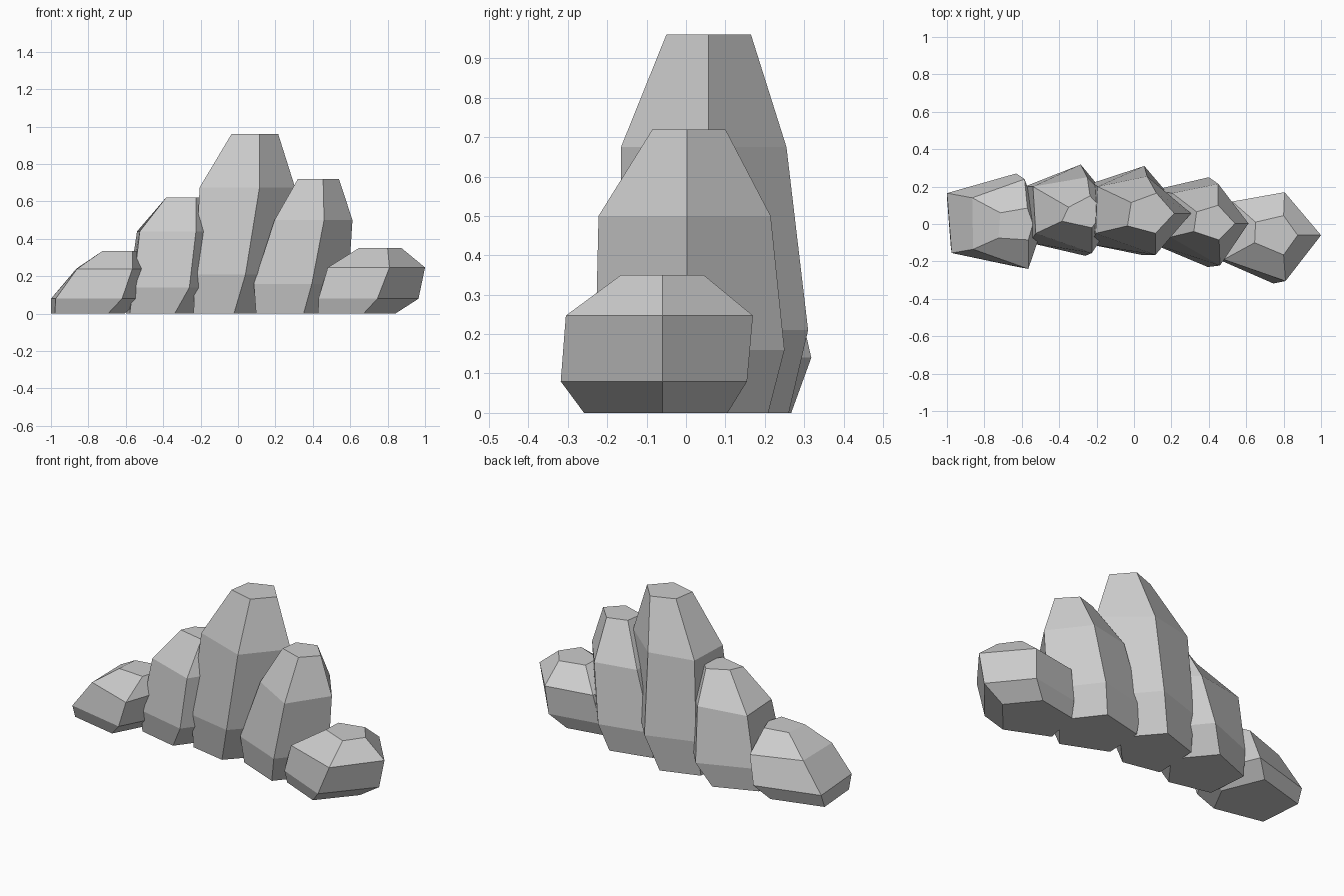
import bpy, bmesh


def inset(ring, scale, dx, dy):
    """Scale a ring about its middle and slide it."""
    cx = sum(p[0] for p in ring) / len(ring)
    cy = sum(p[1] for p in ring) / len(ring)
    return [(cx + (x - cx) * scale + dx, cy + (y - cy) * scale + dy) for x, y in ring]


def rock(name, heights, top, shoulder, lower, base):
    """Five-sided faceted boulder; rings run front-left, front, right, back, back-left."""
    bm = bmesh.new()
    rings = []
    for z, ring in zip((0,) + heights, (inset(lower, *base), lower, shoulder, top)):
        rings.append([bm.verts.new((x, y, z)) for x, y in ring])
    for a, b in zip(rings, rings[1:]):
        for i in range(5):
            j = (i + 1) % 5
            bm.faces.new((a[i], a[j], b[j], b[i]))
    bm.faces.new(rings[0][::-1])
    bm.faces.new(rings[-1])
    bmesh.ops.recalc_face_normals(bm, faces=bm.faces)
    mesh = bpy.data.meshes.new(name)
    bm.to_mesh(mesh)
    bm.free()
    bpy.context.collection.objects.link(bpy.data.objects.new(name, mesh))


# Low boulder at the left end
rock("left_end_rock", (.08, .24, .335),
     [(-.725, -.075), (-.565, -.085), (-.54, 0), (-.57, .085), (-.715, .06)],
     [(-.86, -.135), (-.565, -.24), (-.49, -.02), (-.585, .24), (-.865, .14)],
     [(-.975, -.155), (-.62, -.23), (-.51, -.02), (-.63, .27), (-1, .165)],
     (.8, -.05, 0))

# Medium boulder left of the peak
rock("left_rock", (.14, .44, .62),
     [(-.385, .015), (-.225, -.02), (-.16, .07), (-.235, .15), (-.35, .09)],
     [(-.525, -.05), (-.225, -.155), (-.08, .07), (-.25, .25), (-.54, .2)],
     [(-.56, -.1), (-.26, -.17), (-.08, .07), (-.285, .318), (-.585, .2)],
     (.8, -.06, 0))

# Tall central peak
rock("peak_rock", (.21, .675, .96),
     [(-.035, -.01), (.115, -.05), (.215, .057), (.12, .165), (-.015, .115)],
     [(-.205, -.05), (.115, -.165), (.305, .057), (.07, .255), (-.195, .2)],
     [(-.23, -.11), (.04, -.165), (.26, .07), (.055, .31), (-.22, .22)],
     (.8, -.05, 0))

# Medium boulder right of the peak
rock("right_rock", (.16, .5, .72),
     [(.32, -.04), (.455, -.085), (.54, .003), (.45, .1), (.335, .065)],
     [(.195, -.07), (.46, -.222), (.612, .003), (.45, .215), (.205, .165)],
     [(.085, -.1), (.395, -.23), (.59, .003), (.4, .25), (.1, .18)],
     (.82, -.03, 0))

# Low boulder at the right end
rock("right_end_rock", (.08, .247, .35),
     [(.645, -.1), (.8, -.165), (.875, -.06), (.8, .045), (.65, .01)],
     [(.48, -.19), (.81, -.305), (1, -.06), (.805, .17), (.525, .12)],
     [(.43, -.18), (.745, -.318), (.965, -.06), (.79, .155), (.49, .1)],
     (.77, -.06, 0))
